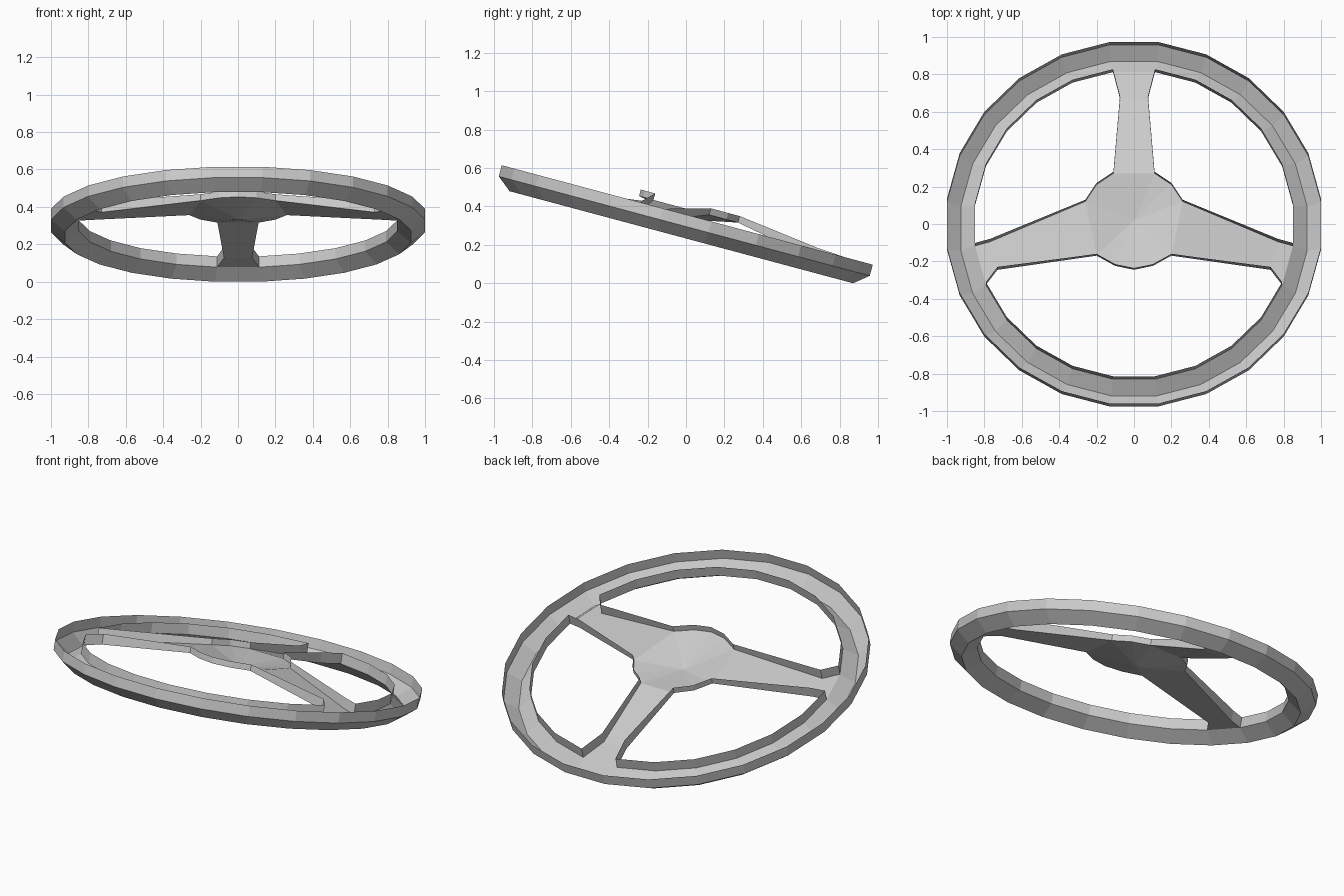
import bpy, math
from mathutils import Matrix

if "Cube" in bpy.data.objects:
    bpy.data.objects.remove(bpy.data.objects["Cube"])

SEG = 24
# wheel plane is tilted 15 degrees, lower at the back
TILT = Matrix.Translation((0, -0.084, 0.0175)) @ Matrix.Rotation(math.radians(-15), 4, 'X')

grey = bpy.data.materials.new("mid_grey")
grey.diffuse_color = (0.6, 0.6, 0.6, 1)
grey.use_nodes = True
grey.node_tree.nodes["Principled BSDF"].inputs["Base Color"].default_value = grey.diffuse_color


def make(name, verts, faces):
    me = bpy.data.meshes.new(name)
    me.from_pydata([TILT @ Matrix.Translation(v).translation for v in verts], [], faces)
    me.materials.append(grey)
    me.validate()
    ob = bpy.data.objects.new(name, me)
    bpy.context.collection.objects.link(ob)
    return ob


def ring_pt(apothem, deg, w):
    r = apothem / math.cos(math.pi / SEG)
    a = math.radians(deg)
    return (r * math.cos(a), r * math.sin(a), w)


# rim: an open channel section swept round 24 sides (apothem, height)
profile = [(1.0, 0.35), (1.0, 0.29), (0.926, 0.23), (0.85, 0.29), (0.85, 0.35)]
n = len(profile)
spoke_segments = {(-15) % 360, 90, 195}
verts, faces = [], []
for i in range(SEG):
    verts += [ring_pt(r, 7.5 + 15 * i, w) for r, w in profile]
for i in range(SEG):
    j = (i + 1) % SEG
    mid = (15 + 15 * i) % 360
    for k in range(n - 1):
        # the inner wall is left open where a spoke runs in
        if k == n - 2 and mid in spoke_segments:
            continue
        faces.append((i * n + k, i * n + k + 1, j * n + k + 1, j * n + k))
make("rim", verts, faces)

# hub and spokes: half outline from front centre to the back spoke (x, y, floor, wall top)
HUB, NECK, RIM = (0.38, 0.415), (0.30, 0.36), (0.29, 0.35)


def rim_xy(deg):
    return ring_pt(0.85, deg, 0)[:2]


half = [
    ((0.10, -0.247), HUB), ((0.20, -0.19), HUB),
    ((0.73, -0.247), NECK), (rim_xy(-22.5), RIM),
    (rim_xy(-7.5), RIM), ((0.77, -0.092), NECK),
    ((0.26, 0.11), HUB), ((0.20, 0.203), HUB), ((0.11, 0.265), HUB),
    ((0.075, 0.70), NECK), (rim_xy(82.5), RIM),
]
mirrored = [((-p[0], p[1]), h) for p, h in reversed(half)]
outline = [((0, -0.268), HUB)] + half + mirrored
m = len(outline)
verts = [(p[0], p[1], h[0]) for p, h in outline] + [(p[0], p[1], h[1]) for p, h in outline]
verts.append((0, 0.02, 0.33))  # dished hub centre
centre = 2 * m
faces = []

# upstanding side walls, open at the rim ends
for i in range(m):
    j = (i + 1) % m
    if outline[i][1] is RIM and outline[j][1] is RIM:
        continue
    faces.append((i, j, j + m, i + m))

# spoke floors
for s in (2, 9, 16):
    a, b, c, d, e, f = range(s, s + 6)
    if s == 2:
        a, b, c, d, e, f = 2, 3, 4, 5, 6, 7
    elif s == 9:
        a, b, c, d, e, f = 9, 10, 11, 12, 13, 14
    else:
        a, b, c, d, e, f = 16, 17, 18, 19, 20, 21
    faces += [(a, b, e, f), (b, c, d, e)]

# hub floor fan
hub_ring = [i for i in range(m) if outline[i][1] is HUB]
for a, b in zip(hub_ring, hub_ring[1:] + hub_ring[:1]):
    faces.append((a, b, centre))
make("hub_and_spokes", verts, faces)
